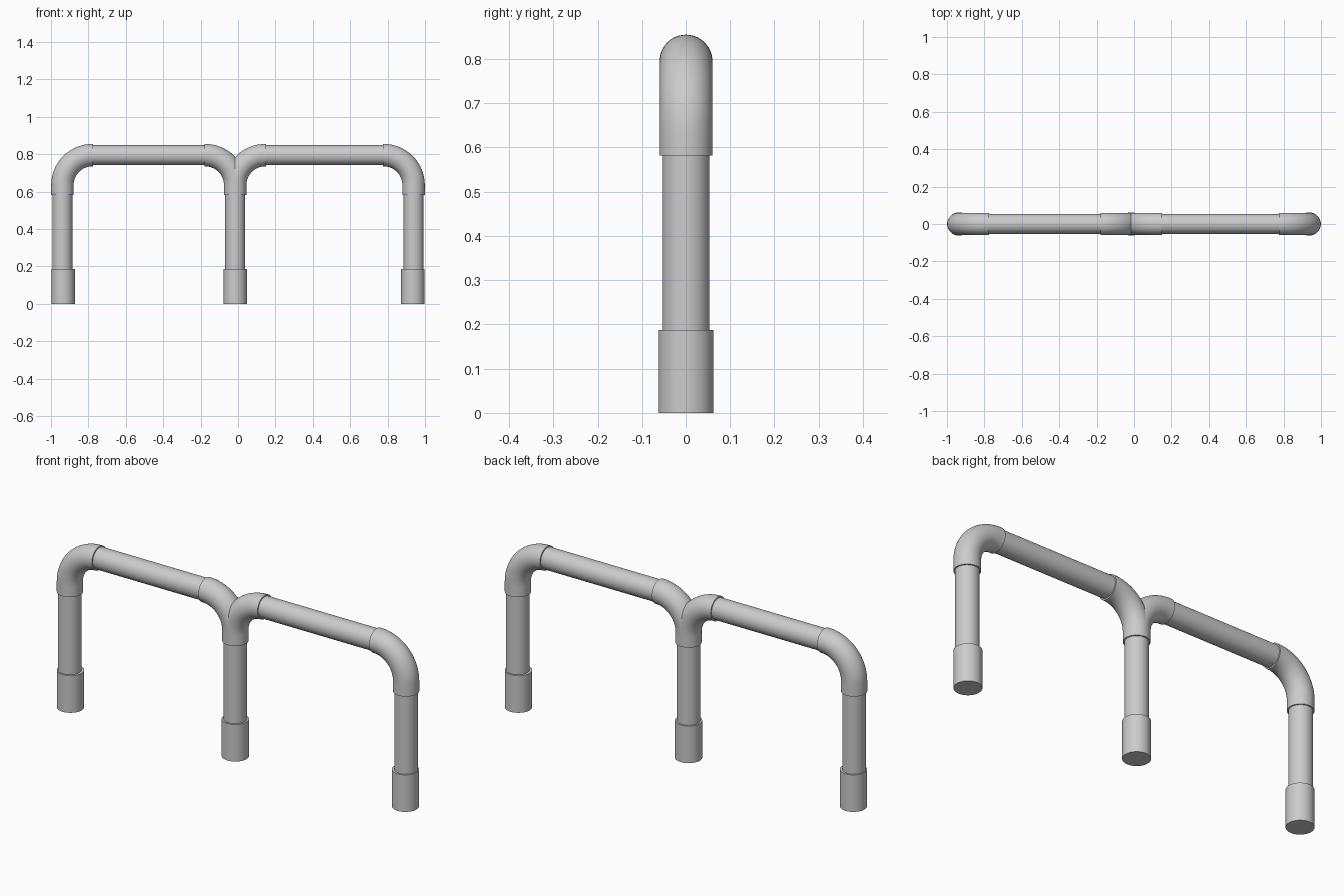
import bpy, bmesh, math
from mathutils import Vector

if "Cube" in bpy.data.objects:
    bpy.data.objects.remove(bpy.data.objects["Cube"])

SIDES = 40
RAIL_Z = 0.795       # centre height of the top rail
BEND = 0.16          # centreline radius of the elbows
R_PIPE, R_ELBOW, R_SLEEVE = 0.0535, 0.060, 0.0625
ELBOW_BOTTOM, ELBOW_REACH, SLEEVE_TOP = 0.582, 0.165, 0.187


def sweep(name, path, radius):
    """Capped round tube along a list of (x, z) points with (tangent) angle: (x, z, a)."""
    bm = bmesh.new()
    rings = []
    for x, z, a in path:
        normal = Vector((-math.sin(a), 0, math.cos(a)))
        ring = []
        for i in range(SIDES):
            t = 2 * math.pi * i / SIDES
            off = normal * math.cos(t) + Vector((0, 1, 0)) * math.sin(t)
            ring.append(bm.verts.new(Vector((x, 0, z)) + off * radius))
        rings.append(ring)
    for a, b in zip(rings, rings[1:]):
        for i in range(SIDES):
            j = (i + 1) % SIDES
            bm.faces.new((a[i], a[j], b[j], b[i]))
    bm.faces.new(rings[0])
    bm.faces.new(rings[-1])
    bmesh.ops.recalc_face_normals(bm, faces=bm.faces)
    mesh = bpy.data.meshes.new(name)
    bm.to_mesh(mesh)
    bm.free()
    obj = bpy.data.objects.new(name, mesh)
    bpy.context.collection.objects.link(obj)
    bpy.ops.object.select_all(action='DESELECT')
    obj.select_set(True)
    bpy.context.view_layer.objects.active = obj
    bpy.ops.object.shade_smooth_by_angle(angle=math.radians(35))
    return obj


def elbow(name, x, side):
    """Elbow rising from a leg at x and turning toward side (+1 or -1)."""
    path = [(x, ELBOW_BOTTOM, math.pi / 2)]
    for i in range(17):
        t = math.pi / 2 * i / 16
        path.append((x + side * BEND * (1 - math.cos(t)),
                     RAIL_Z - BEND + BEND * math.sin(t),
                     math.pi / 2 - side * t))
    path.append((x + side * ELBOW_REACH, RAIL_Z, math.pi / 2 - side * math.pi / 2))
    return sweep(name, path, R_ELBOW)


legs = {"left": -0.939, "middle": -0.015, "right": 0.939}
up = math.pi / 2

# Legs with their foot sleeves
for label, x in legs.items():
    sweep(label + "_leg", [(x, 0.01, up), (x, ELBOW_BOTTOM + 0.03, up)], R_PIPE)
    foot_x = x * 0.996
    sweep(label + "_foot_sleeve", [(foot_x, 0, up), (foot_x, SLEEVE_TOP, up)], R_SLEEVE)

# Elbows and rails of the two bays
for bay, a, b in (("left", "left", "middle"), ("right", "middle", "right")):
    elbow(bay + "_bay_elbow_start", legs[a], 1)
    elbow(bay + "_bay_elbow_end", legs[b], -1)
    sweep(bay + "_rail", [(legs[a] + ELBOW_REACH - 0.01, RAIL_Z, 0),
                          (legs[b] - ELBOW_REACH + 0.01, RAIL_Z, 0)], R_PIPE)
